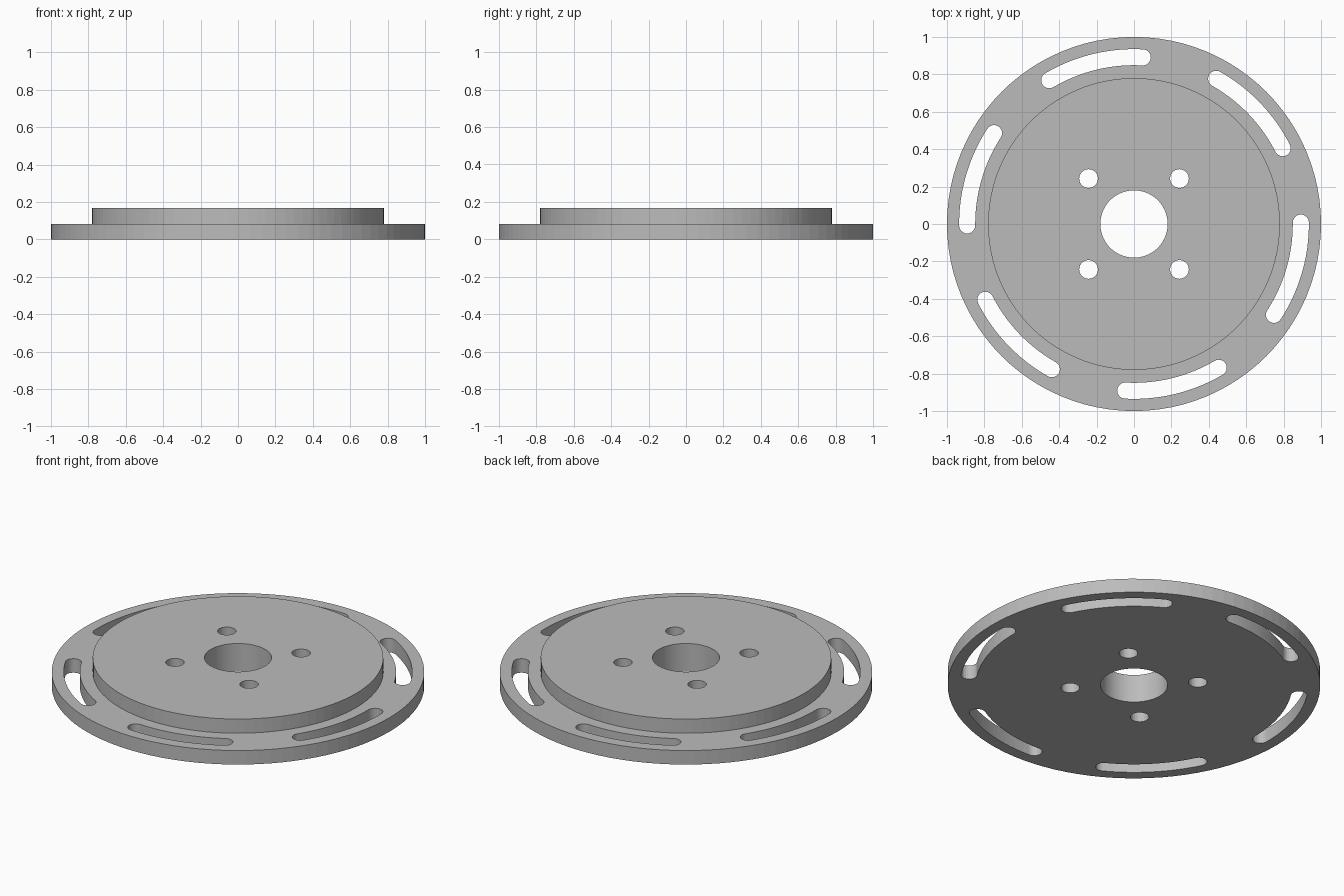
import bpy, bmesh
from math import sin, cos, radians, pi

SEGMENTS = 96
PLATE_R, HUB_R, BORE_R = 1.0, 0.78, 0.18
PLATE_Z, HUB_Z = 0.083, 0.167
SLOT_R, SLOT_HALF = 0.892, 0.043
BOLT_OFFSET, BOLT_R = 0.243, 0.05

cube = bpy.data.objects.get("Cube")
if cube:
    bpy.data.objects.remove(cube, do_unlink=True)

grey = bpy.data.materials.new("plain_grey")
grey.use_nodes = True
colour = (0.5, 0.5, 0.5, 1)
grey.diffuse_color = colour
grey.node_tree.nodes["Principled BSDF"].inputs["Base Color"].default_value = colour


def arc(cx, cy, radius, start, end, steps):
    """Points along an arc, angles in radians, both ends included."""
    angles = [start + (end - start) * i / steps for i in range(steps + 1)]
    return [(cx + radius * cos(a), cy + radius * sin(a)) for a in angles]


def slot_outline(start, end):
    """Curved slot with round ends, following a circle about the centre."""
    cap_end = (SLOT_R * cos(end), SLOT_R * sin(end))
    cap_start = (SLOT_R * cos(start), SLOT_R * sin(start))
    outer = arc(0, 0, SLOT_R + SLOT_HALF, start, end, 16)
    inner = arc(0, 0, SLOT_R - SLOT_HALF, end, start, 16)
    far_cap = arc(*cap_end, SLOT_HALF, end, end + pi, 12)[1:-1]
    near_cap = arc(*cap_start, SLOT_HALF, start + pi, start + 2 * pi, 12)[1:-1]
    return outer + far_cap + inner + near_cap


def add_prism(bm, outline, low, high):
    """Upright solid from a counter-clockwise outline."""
    bottom = [bm.verts.new((x, y, low)) for x, y in outline]
    top = [bm.verts.new((x, y, high)) for x, y in outline]
    bm.faces.new(bottom[::-1])
    bm.faces.new(top)
    for i in range(len(outline)):
        j = (i + 1) % len(outline)
        bm.faces.new((bottom[i], bottom[j], top[j], top[i]))


def make_object(name, bm):
    bmesh.ops.recalc_face_normals(bm, faces=bm.faces)
    mesh = bpy.data.meshes.new(name)
    bm.to_mesh(mesh)
    bm.free()
    mesh.materials.append(grey)
    obj = bpy.data.objects.new(name, mesh)
    bpy.context.collection.objects.link(obj)
    return obj


# Stepped disc with a centre bore, turned from its cross-section
profile = [(BORE_R, 0), (PLATE_R, 0), (PLATE_R, PLATE_Z),
           (HUB_R, PLATE_Z), (HUB_R, HUB_Z), (BORE_R, HUB_Z)]
bm = bmesh.new()
rings = []
for i in range(SEGMENTS):
    a = 2 * pi * i / SEGMENTS
    rings.append([bm.verts.new((r * cos(a), r * sin(a), z)) for r, z in profile])
for i, ring in enumerate(rings):
    after = rings[(i + 1) % SEGMENTS]
    for k in range(len(profile)):
        n = (k + 1) % len(profile)
        bm.faces.new((ring[k], after[k], after[n], ring[n]))
disc = make_object("slotted_disc", bm)

# Cutters: six rim slots and four bolt holes
bm = bmesh.new()
for i in range(6):
    turn = radians(60 * i)
    add_prism(bm, slot_outline(turn + radians(27), turn + radians(60.5)), -0.1, 0.3)
for sx in (-1, 1):
    for sy in (-1, 1):
        hole = arc(sx * BOLT_OFFSET, sy * BOLT_OFFSET, BOLT_R, 0, 2 * pi, 32)[:-1]
        add_prism(bm, hole, -0.1, 0.3)
cutter = make_object("hole_cutter", bm)
cutter.hide_render = True

# Cut the holes through, then drop the cutter
cut = disc.modifiers.new("holes", 'BOOLEAN')
cut.operation = 'DIFFERENCE'
cut.solver = 'EXACT'
cut.object = cutter
bpy.context.view_layer.objects.active = disc
disc.select_set(True)
bpy.ops.object.modifier_apply(modifier=cut.name)
bpy.data.objects.remove(cutter, do_unlink=True)
